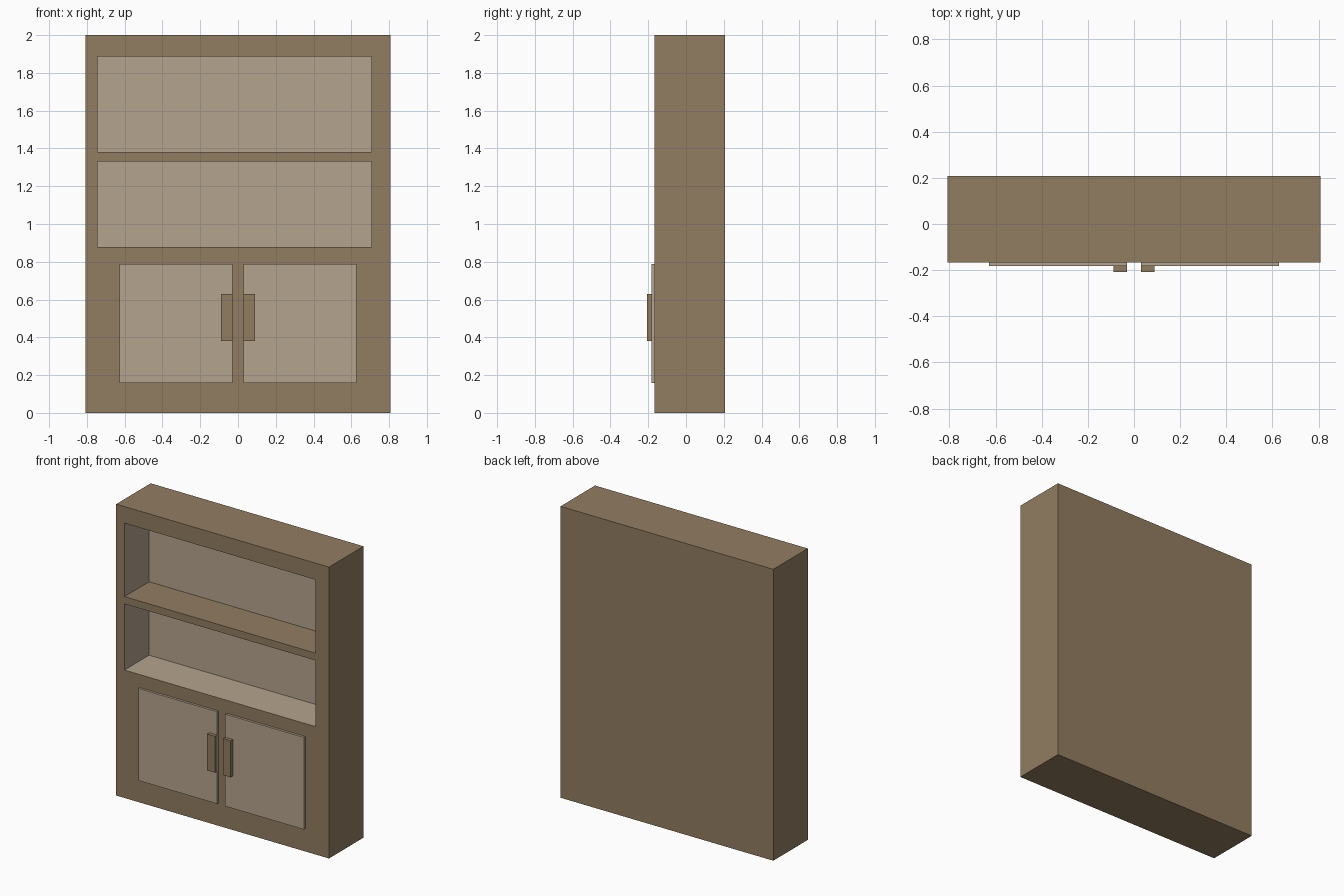
import bpy, bmesh

if "Cube" in bpy.data.objects:
    bpy.data.objects.remove(bpy.data.objects["Cube"])


def material(name, rgb):
    m = bpy.data.materials.new(name)
    m.diffuse_color = (*rgb, 1.0)
    m.use_nodes = True
    m.node_tree.nodes["Principled BSDF"].inputs["Base Color"].default_value = m.diffuse_color
    return m


DARK = material("dark_wood", (0.29, 0.205, 0.12))
LIGHT = material("light_wood", (0.46, 0.37, 0.27))


def box(name, x, y, z, *mats):
    """Box spanning the (min, max) ranges x, y, z."""
    bm = bmesh.new()
    bmesh.ops.create_cube(bm, size=1)
    for v in bm.verts:
        v.co = [r[0] if c < 0 else r[1] for c, r in zip(v.co, (x, y, z))]
    me = bpy.data.meshes.new(name)
    bm.to_mesh(me)
    bm.free()
    ob = bpy.data.objects.new(name, me)
    bpy.context.collection.objects.link(ob)
    for m in mats:
        me.materials.append(m)
    return ob


FRONT, BACK = -0.167, 0.207
DOOR_FRONT, HANDLE_FRONT = -0.183, -0.207

# Cabinet carcass
body = box("cabinet_body", (-0.808, 0.808), (FRONT, BACK), (0, 2), DARK, LIGHT)

# Two open compartments; the shelf between them keeps the dark wood
for z, shelf_side in (((1.382, 1.886), -1), ((0.878, 1.332), 1)):
    cutter = box("compartment_cutter", (-0.745, 0.706), (FRONT - 0.1, 0.1), z, DARK, LIGHT)
    cutter.hide_render = True
    for p in cutter.data.polygons:
        p.material_index = 0 if p.normal.z * shelf_side > 0.5 else 1
    mod = body.modifiers.new("compartment", 'BOOLEAN')
    mod.operation = 'DIFFERENCE'
    mod.solver = 'EXACT'
    mod.material_mode = 'TRANSFER'
    mod.object = cutter
    bpy.context.view_layer.objects.active = body
    bpy.ops.object.modifier_apply(modifier=mod.name)
    bpy.data.objects.remove(cutter)

# Doors and handles, mirrored about the centre
for side, s in (("left", -1), ("right", 1)):
    def span(a, b):
        return tuple(sorted((s * a, s * b)))
    box(side + "_door", span(0.03, 0.628), (DOOR_FRONT, FRONT), (0.157, 0.789), LIGHT)
    box(side + "_handle", span(0.03, 0.089), (HANDLE_FRONT, DOOR_FRONT), (0.38, 0.63), DARK)
